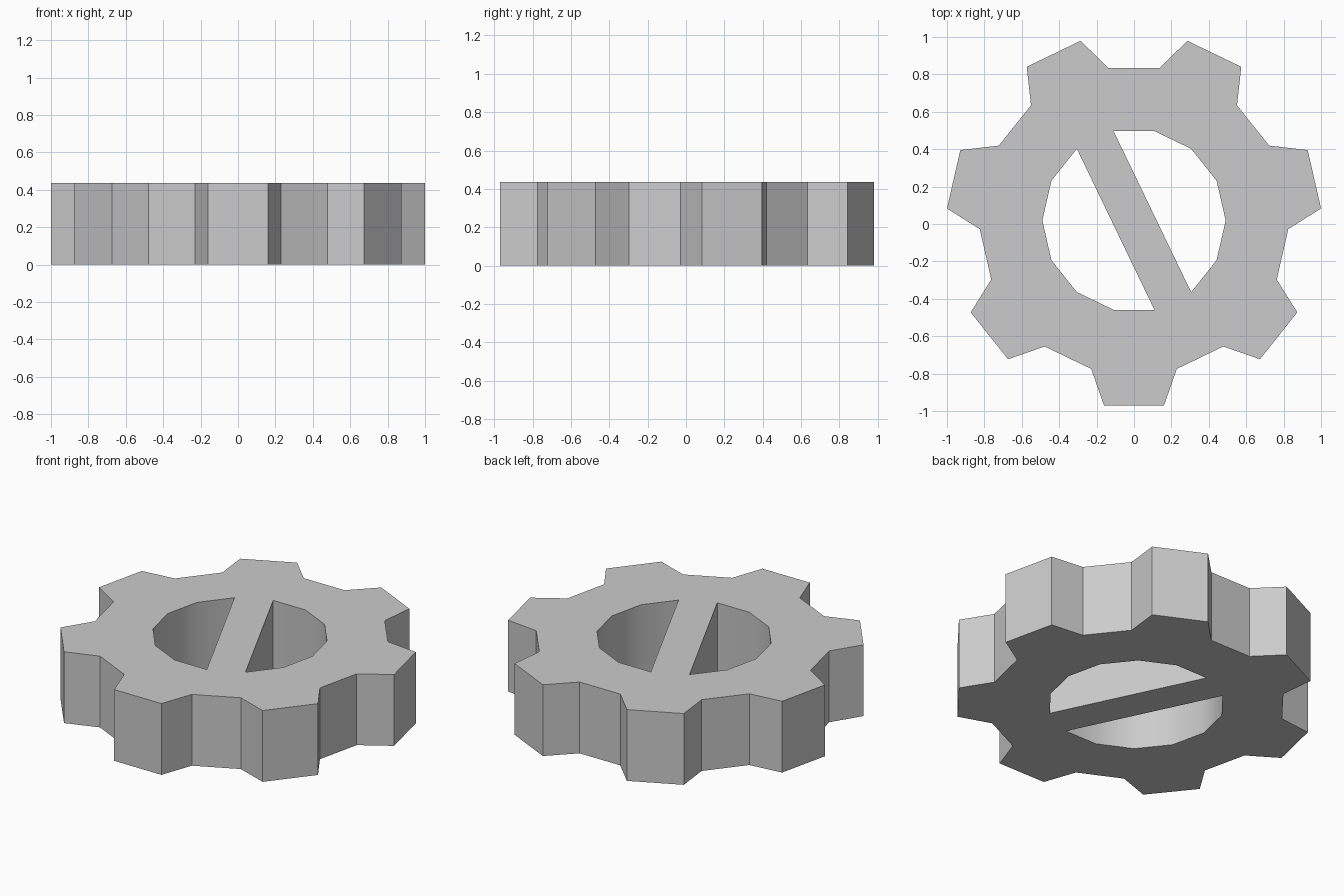
import bpy, bmesh
from math import radians, cos, sin

if "Cube" in bpy.data.objects:
    bpy.data.objects.remove(bpy.data.objects["Cube"])

TEETH, CY, HEIGHT = 7, 0.019, 0.437
STEP = 360 / TEETH
R_TIP, R_ROOT, R_HOLE = 1.002, 0.826, 0.49
A_TIP, A_ROOT = 9.2, 16.1

bm = bmesh.new()


def vert(r, deg):
    a = radians(deg)
    return bm.verts.new((r * cos(a), CY + r * sin(a), 0))


# 14-sided centre hole, two corners per tooth
hole = [vert(R_HOLE, i * STEP / 2) for i in range(2 * TEETH)]

# Tooth corners: root, tip, tip, root
teeth = []
for k in range(TEETH):
    c = -90 + k * STEP
    teeth.append([vert(R_ROOT, c - A_ROOT), vert(R_TIP, c - A_TIP),
                  vert(R_TIP, c + A_TIP), vert(R_ROOT, c + A_ROOT)])

# Tooth faces and the gaps between them
for k in range(TEETH):
    a, b, nxt = (hole[(10 + 2 * k + j) % 14] for j in range(3))
    bm.faces.new(teeth[k] + [b, a])
    bm.faces.new([teeth[k][3], teeth[(k + 1) % TEETH][0], nxt, b])

# Diagonal bar across the hole
bm.faces.new([hole[i] for i in (4, 5, 11, 12)])

mesh = bpy.data.meshes.new("gear")
bm.to_mesh(mesh)
bm.free()
gear = bpy.data.objects.new("gear", mesh)
bpy.context.collection.objects.link(gear)
bpy.context.view_layer.objects.active = gear
gear.select_set(True)

# Thicken upward; the hole wall shades smooth, all else stays sharp
mod = gear.modifiers.new("thickness", 'SOLIDIFY')
mod.thickness = HEIGHT
mod.offset = 1
bpy.ops.object.modifier_apply(modifier=mod.name)
bpy.ops.object.shade_smooth_by_angle(angle=radians(30))
